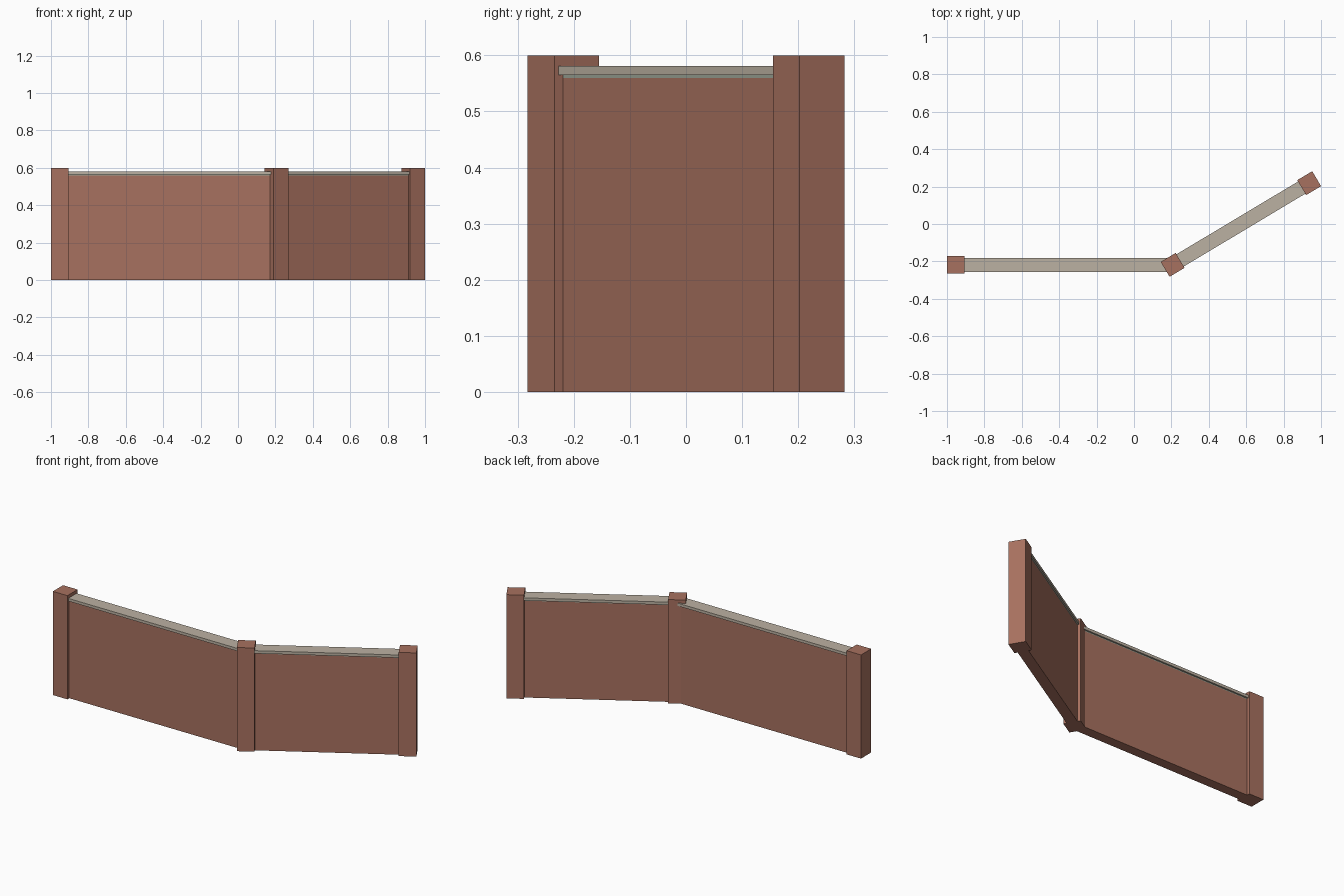
import bpy, math
from mathutils import Vector

if "Cube" in bpy.data.objects:
    bpy.data.objects.remove(bpy.data.objects["Cube"])


def mat(name, rgb):
    m = bpy.data.materials.new(name)
    m.diffuse_color = (*rgb, 1)
    m.use_nodes = True
    m.node_tree.nodes["Principled BSDF"].inputs["Base Color"].default_value = m.diffuse_color
    return m


brick = mat("brick_red", (0.39, 0.165, 0.115))
stone = mat("coping_stone", (0.50, 0.44, 0.36))
mortar = mat("mortar_grey", (0.34, 0.38, 0.31))

POST = 0.0928
POINTS = [Vector((-0.9535, -0.2185)), Vector((0.2065, -0.2185)), Vector((0.9365, 0.2185))]


def box(name, centre, size, z0, z1, angle, material):
    bpy.ops.mesh.primitive_cube_add(size=1, location=(centre.x, centre.y, (z0 + z1) / 2))
    o = bpy.context.object
    o.name = name
    o.scale = (size[0], size[1], z1 - z0)
    o.rotation_euler.z = angle
    o.data.materials.append(material)


def heading(a, b):
    return math.atan2(b.y - a.y, b.x - a.x)


# Square brick posts, the middle one turned with the angled section
bend = heading(POINTS[1], POINTS[2])
for name, p, angle in zip(("left_post", "middle_post", "right_post"), POINTS, (0, bend, bend)):
    box(name, p, (POST, POST), 0, 0.6, angle, brick)

# Wall sections: brick panel, mortar joint and overhanging coping
for name, a, b in (("left", POINTS[0], POINTS[1]), ("right", POINTS[1], POINTS[2])):
    mid, length, angle = (a + b) / 2, (b - a).length, heading(a, b)
    box(name + "_wall", mid, (length, 0.058), 0, 0.56, angle, brick)
    box(name + "_mortar_joint", mid, (length, 0.058), 0.56, 0.565, angle, mortar)
    box(name + "_coping", mid, (length, 0.076), 0.565, 0.581, angle, stone)
